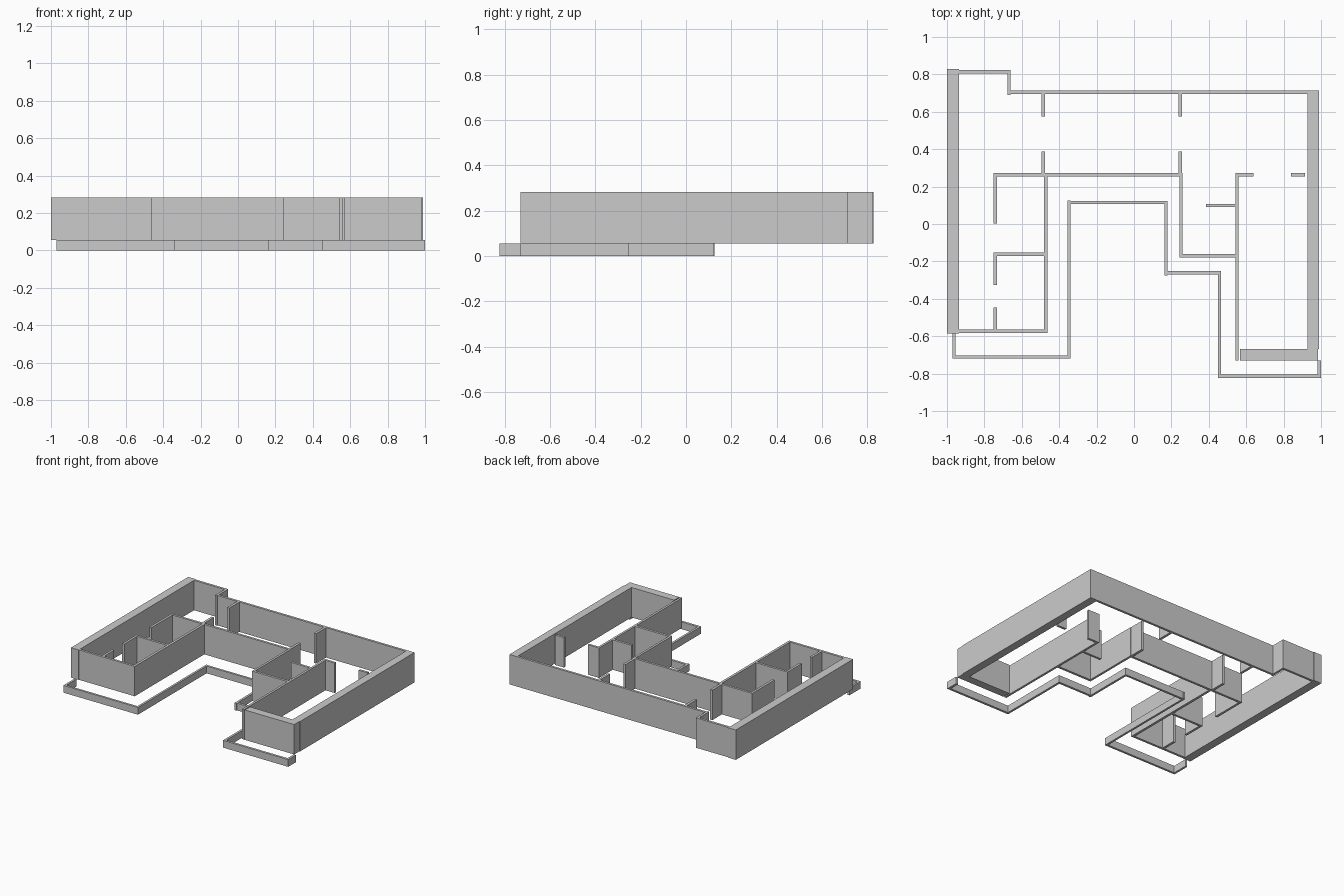
import bpy, bmesh

BASE, TOP = 0.055, 0.283      # tall walls float above the low kerb band


def walls(name, rects, z0, z1):
    """One object made of box walls given as plan rectangles (x0, x1, y0, y1)."""
    bm = bmesh.new()
    for x0, x1, y0, y1 in rects:
        verts = bmesh.ops.create_cube(bm, size=1)["verts"]
        for v in verts:
            v.co = (x1 if v.co.x > 0 else x0,
                    y1 if v.co.y > 0 else y0,
                    z1 if v.co.z > 0 else z0)
    mesh = bpy.data.meshes.new(name)
    bm.to_mesh(mesh)
    bm.free()
    ob = bpy.data.objects.new(name, mesh)
    bpy.context.collection.objects.link(ob)
    return ob


# thick outer walls
walls("west_wall", [(-1.0, -0.935, -0.585, 0.828)], BASE, TOP)
walls("east_wall", [(0.928, 0.99, -0.668, 0.713)], BASE, TOP)
walls("south_east_wall", [(0.568, 0.985, -0.73, -0.668)], BASE, TOP)

# thin stepped north wall
walls("north_wall", [
    (-0.935, -0.677, 0.805, 0.823),
    (-0.677, -0.659, 0.69, 0.823),
    (-0.659, 0.928, 0.695, 0.713),
], BASE, TOP)

# pairs of stubs framing the hall doorways
walls("hall_door_stubs", [(x, x + 0.019, y0, y1)
                          for x in (-0.494, 0.238)
                          for y0, y1 in ((0.575, 0.695), (0.272, 0.388))],
      BASE, TOP)

# courtyard side walls
walls("courtyard_walls", [
    (-0.75, 0.243, 0.255, 0.273),
    (-0.482, -0.463, -0.583, 0.255),
    (-0.935, -0.482, -0.583, -0.565),
    (0.243, 0.26, -0.18, 0.273),
    (0.26, 0.543, -0.18, -0.161),
    (0.543, 0.56, -0.73, 0.273),
], BASE, TOP)

# west wing room partitions
walls("west_partitions", [
    (-0.75, -0.732, 0.003, 0.255),
    (-0.75, -0.732, -0.325, -0.171),
    (-0.75, -0.482, -0.171, -0.153),
    (-0.75, -0.732, -0.565, -0.447),
], BASE, TOP)

# east wing room partitions
walls("east_partitions", [
    (0.385, 0.543, 0.09, 0.108),
    (0.56, 0.638, 0.254, 0.272),
    (0.84, 0.914, 0.254, 0.272),
], BASE, TOP)

# low kerb following the courtyard outline
walls("low_kerb", [
    (-0.97, -0.954, -0.72, -0.583),
    (-0.954, -0.356, -0.72, -0.703),
    (-0.356, -0.34, -0.72, 0.126),
    (-0.34, 0.163, 0.107, 0.124),
    (0.163, 0.18, -0.275, 0.124),
    (0.18, 0.449, -0.27, -0.252),
    (0.449, 0.466, -0.823, -0.252),
    (0.466, 0.982, -0.823, -0.805),
    (0.982, 1.0, -0.823, -0.73),
], 0.0, BASE)
